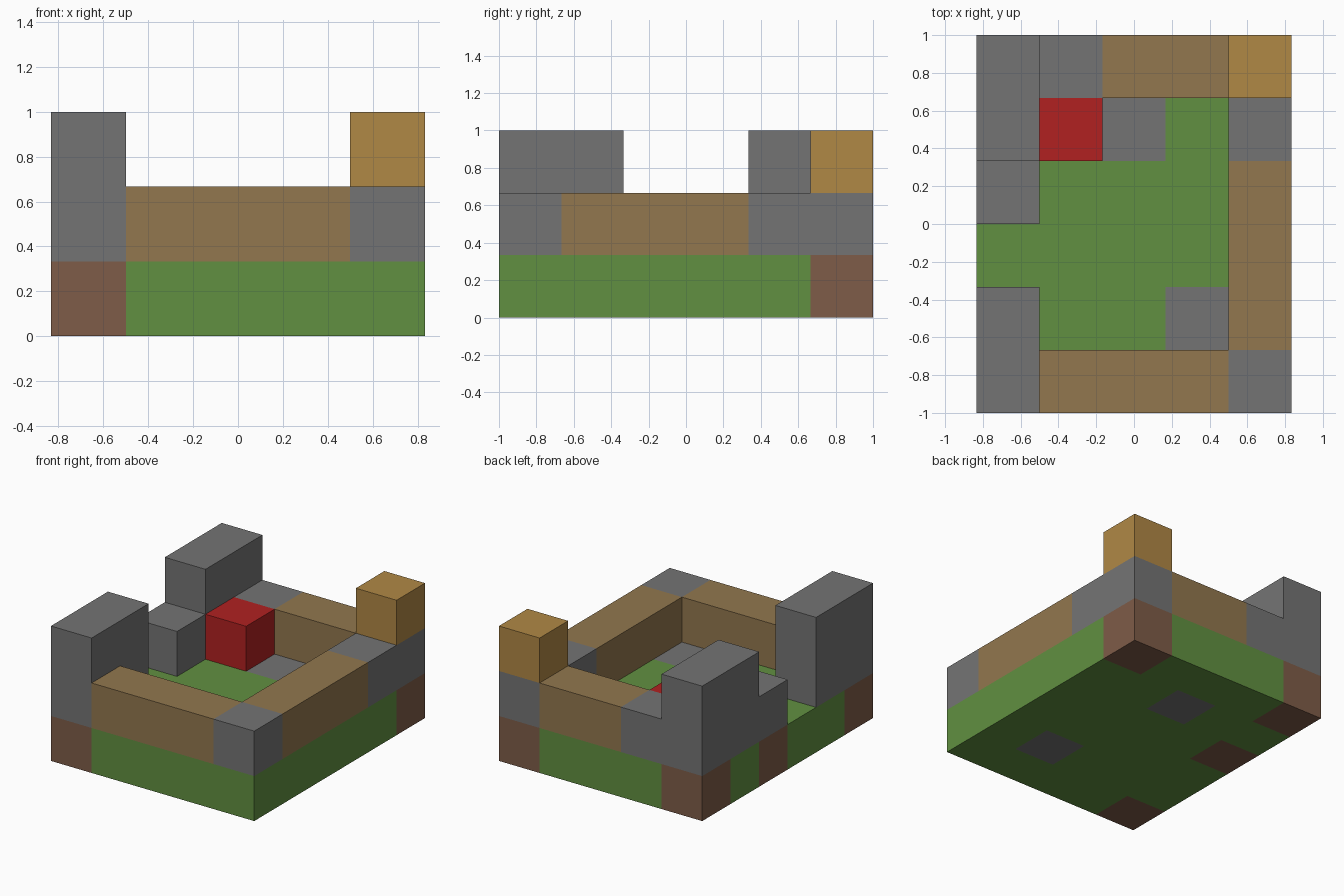
import bpy, bmesh
from mathutils import Vector
from itertools import product

default = bpy.data.objects.get("Cube")
if default:
    bpy.data.objects.remove(default)

CELL = 1 / 3
ORIGIN = Vector((-2.5, -3, 0))   # grid of 5 x 6 x 3 cells


def linear(c):
    c /= 255
    return c / 12.92 if c <= 0.04045 else ((c + 0.055) / 1.055) ** 2.4


def material(name, rgb):
    mat = bpy.data.materials.new(name)
    mat.use_nodes = True
    colour = (*map(linear, rgb), 1)
    mat.diffuse_color = colour
    shader = mat.node_tree.nodes["Principled BSDF"]
    shader.inputs["Base Color"].default_value = colour
    shader.inputs["Roughness"].default_value = 0.9
    return mat


grass = material("grass_green", (97, 144, 65))
dirt = material("dirt_brown", (126, 92, 72))
stone = material("stone_grey", (116, 116, 116))
plank = material("plank_tan", (146, 119, 78))
gold = material("golden_wood", (176, 136, 69))
red = material("red", (177, 33, 33))


def box(x, y, z, w=1, d=1, h=1):
    """Cells of a block with its lowest corner cell and its size in cells."""
    return set(product(range(x, x + w), range(y, y + d), range(z, z + h)))


# Ground layer: stone and dirt cells set into the grass slab
floor_stones = box(2, 4, 0) | box(3, 1, 0)
dirt_cells = box(0, 0, 0) | box(0, 3, 0) | box(0, 5, 0) | box(4, 5, 0)
ground = box(0, 0, 0, 5, 6) - floor_stones - dirt_cells

parts = {
    "grass_ground": (grass, ground),
    "dirt_patches": (dirt, dirt_cells),
    "floor_stones": (stone, floor_stones),
    # Walls
    "front_wall": (plank, box(1, 0, 1, 3)),
    "side_wall": (plank, box(4, 1, 1, 1, 3)),
    "back_wall": (plank, box(2, 5, 1, 2)),
    "front_corner_stone": (stone, box(4, 0, 1)),
    "back_corner_stones": (stone, box(4, 4, 1, 1, 2)),
    "back_wall_stone": (stone, box(1, 5, 1)),
    # Towers beside the entrance gap
    "front_tower": (stone, box(0, 0, 1, 1, 2, 2)),
    "back_tower": (stone, box(0, 4, 1, 1, 2, 2)),
    "gate_stone": (stone, box(0, 3, 1)),
    # Blocks
    "corner_post": (gold, box(4, 5, 2)),
    "red_block": (red, box(1, 4, 1)),
}
filled = set().union(*(cells for _, cells in parts.values()))


def add_part(name, mat, cells):
    """Mesh the cell sides that are not against another cell."""
    bm = bmesh.new()
    for cell in sorted(cells):
        centre = Vector(cell) + Vector((0.5, 0.5, 0.5)) + ORIGIN
        for axis, sign in product(range(3), (-1, 1)):
            normal = Vector((0, 0, 0))
            normal[axis] = sign
            if tuple(int(a + b) for a, b in zip(cell, normal)) in filled:
                continue
            side = Vector((0, 0, 0))
            side[(axis + 1) % 3] = 1
            up = normal.cross(side)
            corners = (-side - up, side - up, side + up, up - side)
            bm.faces.new([bm.verts.new((centre + (normal + c) / 2) * CELL)
                          for c in corners])
    bmesh.ops.remove_doubles(bm, verts=bm.verts, dist=0.001)
    bmesh.ops.dissolve_limit(bm, angle_limit=0.01, verts=bm.verts, edges=bm.edges)
    mesh = bpy.data.meshes.new(name)
    bm.to_mesh(mesh)
    bm.free()
    mesh.materials.append(mat)
    bpy.context.collection.objects.link(bpy.data.objects.new(name, mesh))


for name, (mat, cells) in parts.items():
    add_part(name, mat, cells)
